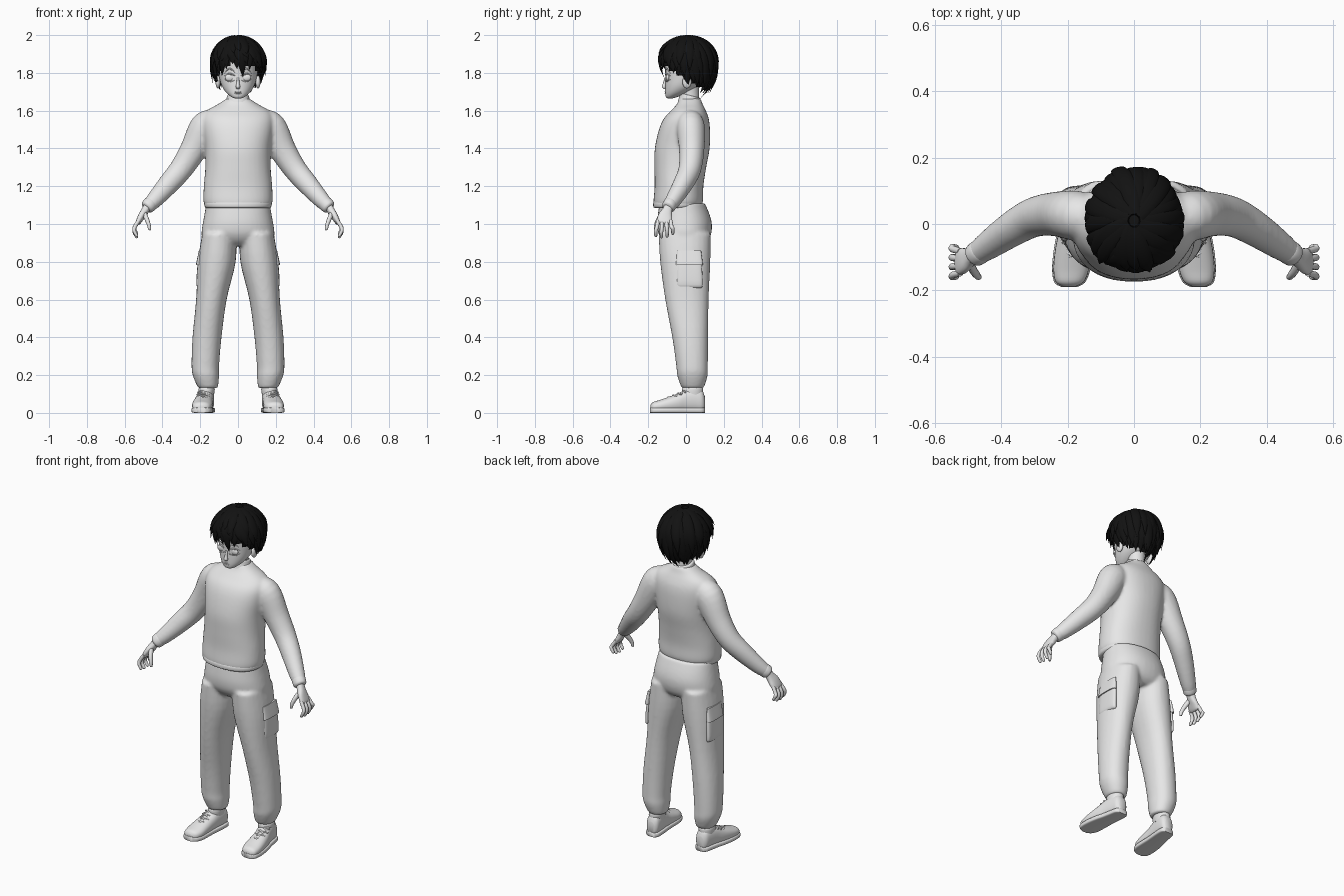
import bpy, bmesh, math, random
from mathutils import Vector, Matrix

random.seed(4)
default = bpy.data.objects.get("Cube")
if default:
    bpy.data.objects.remove(default)


def material(name, value):
    mat = bpy.data.materials.new(name)
    mat.use_nodes = True
    color = (value, value, value, 1)
    mat.diffuse_color = color
    mat.node_tree.nodes["Principled BSDF"].inputs["Base Color"].default_value = color
    return mat


PALE = material("pale grey", 0.8)
BLACK = material("hair black", 0.006)


def interpolate(rows, steps):
    """Smooth curve through rows of x, y, z, half width, half depth."""
    out = []
    for i in range(len(rows) - 1):
        p = [rows[max(i - 1, 0)], rows[i], rows[i + 1], rows[min(i + 2, len(rows) - 1)]]
        for k in range(steps):
            t = k / steps
            out.append([b + t * (c - a) / 2 + t * t * (a - 2.5 * b + 2 * c - d / 2)
                        + t ** 3 * (1.5 * (b - c) + (d - a) / 2) for a, b, c, d in zip(*p)])
    return out + [list(rows[-1])]


def tube(bm, rows, up=(0, 1, 0), axis=None, sides=24, power=2, steps=4, mirror=False):
    """Closed loft of superellipse rings, turned along the path unless axis is fixed."""
    rings = interpolate(rows, steps)
    points = [Vector(r[:3]) for r in rings]
    for flip in ((1, -1) if mirror else (1,)):
        loops = []
        for i, (center, ring) in enumerate(zip(points, rings)):
            along = Vector(axis) if axis else points[min(i + 1, len(points) - 1)] - points[max(i - 1, 0)]
            side = along.cross(Vector(up)).normalized()
            normal = side.cross(along).normalized()
            loop = []
            for k in range(sides):
                angle = math.tau * k / sides
                u, v = (math.copysign(abs(f) ** (2 / power), f) for f in (math.cos(angle), math.sin(angle)))
                co = center + side * u * max(ring[3], .001) + normal * v * max(ring[4], .001)
                loop.append(bm.verts.new((co.x * flip, co.y, co.z)))
            loops.append(loop)
        for a, b in zip(loops, loops[1:]):
            for k in range(sides):
                n = (k + 1) % sides
                bm.faces.new((a[k], a[n], b[n], b[k]))
        bm.faces.new(loops[0])
        bm.faces.new(loops[-1])


def ball(bm, center, radii, mirror=False):
    for flip in ((1, -1) if mirror else (1,)):
        place = Matrix.Translation((center[0] * flip, center[1], center[2]))
        bmesh.ops.create_uvsphere(bm, u_segments=24, v_segments=14, radius=1,
                                  matrix=place @ Matrix.Diagonal((*radii, 1)))


def finish(name, bm, mat=PALE, blend=False):
    bmesh.ops.recalc_face_normals(bm, faces=bm.faces)
    mesh = bpy.data.meshes.new(name)
    bm.to_mesh(mesh)
    bm.free()
    mesh.materials.append(mat)
    for poly in mesh.polygons:
        poly.use_smooth = True
    mesh.set_sharp_from_angle(angle=math.radians(60))
    obj = bpy.data.objects.new(name, mesh)
    bpy.context.scene.collection.objects.link(obj)
    if blend:
        remesh = obj.modifiers.new("Blend", "REMESH")
        remesh.mode = "VOXEL"
        remesh.voxel_size = .009
        remesh.use_smooth_shade = True
        smooth = obj.modifiers.new("Soften", "SMOOTH")
        smooth.factor = .5
        smooth.iterations = 6
    return obj


UPRIGHT = (0, 0, 1)

# Sweater: torso and sleeves blended together
bm = bmesh.new()
tube(bm, [(0, -.045, 1.09, .17, .123), (0, -.041, 1.12, .183, .131), (0, -.037, 1.2, .181, .129),
          (0, -.03, 1.3, .173, .137), (0, -.02, 1.4, .174, .145), (0, -.008, 1.5, .187, .135),
          (0, .002, 1.56, .187, .118), (0, .013, 1.6, .165, .092), (0, .02, 1.635, .105, .068),
          (0, .022, 1.665, .06, .056)], axis=UPRIGHT, sides=40, power=2.25)
tube(bm, [(.12, .015, 1.55, .06, .06), (.172, .025, 1.513, .083, .075), (.238, .03, 1.39, .071, .067),
          (.302, .02, 1.29, .062, .06), (.367, -.015, 1.213, .056, .053), (.44, -.065, 1.13, .045, .043),
          (.478, -.092, 1.093, .036, .034)], mirror=True)
finish("sweater", bm, blend=True)

# Ribbed edges of the sweater
bm = bmesh.new()
tube(bm, [(0, -.046, 1.085, .168, .12), (0, -.045, 1.092, .176, .128), (0, -.043, 1.11, .179, .13),
          (0, -.041, 1.125, .172, .124)], axis=UPRIGHT, sides=40, power=2.25)
tube(bm, [(.456, -.077, 1.115, .034, .034), (.465, -.083, 1.106, .039, .037),
          (.48, -.094, 1.09, .037, .035), (.486, -.098, 1.084, .028, .026)], mirror=True)
finish("sweater_hem_and_cuffs", bm)
bm = bmesh.new()
tube(bm, [(0, .02, 1.63, .075, .066), (0, .021, 1.655, .063, .06), (0, .022, 1.678, .057, .056),
          (0, .022, 1.681, .048, .048)], axis=(0, .25, 1), sides=32)
finish("collar", bm)

# Trousers: hips and legs blended together
bm = bmesh.new()
tube(bm, [(0, -.02, 1.11, .168, .12), (0, -.012, 1.05, .178, .137), (0, -.008, 1, .187, .145),
          (0, -.006, .95, .193, .14), (0, -.002, .91, .18, .12), (0, 0, .885, .13, .09)],
     axis=UPRIGHT, sides=40, power=2.2)
tube(bm, [(.158, .035, .13, .05, .056), (.162, .035, .15, .058, .066), (.17, .034, .2, .07, .081),
          (.173, .032, .25, .073, .084), (.164, .022, .4, .077, .095), (.141, .005, .6, .081, .115),
          (.112, -.004, .8, .1, .133), (.1, -.007, .95, .09, .138)],
     axis=UPRIGHT, power=2.15, mirror=True)
finish("trousers", bm, blend=True)

# Side pockets with a flared flap
bm = bmesh.new()
tube(bm, [(.198, .02, .66, .01, .06), (.205, .02, .68, .015, .068), (.2, .018, .78, .015, .066),
          (.196, .015, .84, .01, .06)], axis=UPRIGHT, power=3, mirror=True)
tube(bm, [(.207, .018, .785, .015, .07), (.205, .018, .79, .017, .071),
          (.198, .016, .86, .009, .064)], axis=UPRIGHT, power=3, mirror=True)
finish("pockets", bm)

# Shoes: upper, sole, collar and crossed laces
shoe = [(.195, -.188, .027, .02, .014), (.194, -.175, .031, .042, .026), (.19, -.14, .036, .053, .032),
        (.187, -.09, .044, .053, .041), (.182, -.04, .053, .049, .05), (.175, 0, .063, .045, .061),
        (.168, .05, .067, .042, .065), (.165, .085, .061, .037, .058), (.164, .1, .05, .022, .036)]
bm = bmesh.new()
tube(bm, shoe, up=UPRIGHT, axis=(0, 1, 0), power=2.3, mirror=True)
tube(bm, [(.168, .035, .09, .04, .055), (.166, .035, .125, .043, .056), (.165, .036, .137, .038, .05)],
     axis=UPRIGHT, mirror=True)
finish("shoes", bm)
bm = bmesh.new()
tube(bm, [(x, y * 1.01, .014, a + .004, .014) for x, y, z, a, b in shoe],
     up=UPRIGHT, axis=(0, 1, 0), power=5, mirror=True)
finish("soles", bm)
bm = bmesh.new()
for i in range(4):
    y = -.105 + .026 * i
    z = .083 + .4 * (y + .09)
    for s in (-1, 1):
        tube(bm, [(.186 + s * .032, y, z - .012, .005, .004), (.186, y + .012, z + .006, .005, .004),
                  (.184 - s * .03, y + .024, z, .005, .004)], up=UPRIGHT, sides=8, mirror=True)
finish("laces", bm)
bm = bmesh.new()
tube(bm, [(.165, .037, z, .038, .046) for z in (.1, .19)], axis=UPRIGHT, mirror=True)
finish("ankles", bm)

# Hands with curled fingers
bm = bmesh.new()
OUT = (1, 0, 0)
tube(bm, [(.476, -.09, 1.1, .022, .02), (.492, -.1, 1.07, .027, .02), (.511, -.11, 1.04, .038, .018),
          (.528, -.115, 1.01, .039, .014), (.533, -.116, 1, .03, .008)], up=OUT, power=2.4, mirror=True)
for i in range(4):
    y, drop = -.148 + .022 * i, (.006, 0, .003, .018)[i]
    spread = (i - 1.5) * .004
    tube(bm, [(.524, y, 1.02, .01, .01), (.546, y + spread, .985, .0105, .0105),
              (.549, y + spread * 2, .957 + drop, .0095, .0095),
              (.536, y + spread * 2, .932 + drop, .008, .008),
              (.532, y + spread * 2, .926 + drop, .003, .003)], sides=12, mirror=True)
tube(bm, [(.498, -.115, 1.06, .015, .013), (.483, -.143, 1.025, .014, .012), (.472, -.157, .995, .011, .01),
          (.468, -.16, .972, .008, .008), (.468, -.16, .967, .003, .003)], up=OUT, sides=12, mirror=True)
finish("hands", bm)

# Head, neck, ears, nose and mouth
bm = bmesh.new()
tube(bm, [(0, -.085, 1.664, .012, .01), (0, -.077, 1.672, .034, .029), (0, -.05, 1.695, .062, .06),
          (0, -.022, 1.73, .085, .088), (0, 0, 1.775, .099, .109), (0, .01, 1.82, .106, .12),
          (0, .012, 1.88, .106, .124), (0, .012, 1.94, .08, .095), (0, .012, 1.972, .03, .04)],
     axis=UPRIGHT, sides=40, power=2.1)
tube(bm, [(0, .025, 1.6, .052, .052), (0, .02, 1.68, .046, .048), (0, .015, 1.76, .05, .055)], axis=UPRIGHT)
ball(bm, (.106, .005, 1.752), (.013, .024, .034), mirror=True)
tube(bm, [(0, -.108, 1.775, .006, .006), (0, -.114, 1.745, .008, .008), (0, -.117, 1.726, .012, .011),
          (0, -.113, 1.715, .008, .005)], axis=UPRIGHT, sides=16)
for z in (1.692, 1.699):
    ball(bm, (0, -.106, z), (.018, .007, .004))
finish("head", bm)

# Eyes with lids and brows
bm = bmesh.new()
ball(bm, (.044, -.097, 1.775), (.025, .01, .019), mirror=True)
finish("eyes", bm)
bm = bmesh.new()
for lift, r in ((.019, .004), (-.02, .0025), (.045, .004)):
    tube(bm, [(.016, -.109, 1.775 + lift * .55, .001, .001), (.032, -.108, 1.775 + lift * .95, r, r),
              (.052, -.1, 1.775 + lift, r, r), (.072, -.083, 1.775 + lift * .5, .001, .001)],
         up=UPRIGHT, sides=8, mirror=True)
finish("eyelids_and_brows", bm)


# Hair: a cut cap covered by layers of tapering locks
def hair_end(az):
    t = (1 - math.cos(az)) / 2
    return 1.84 - .19 * t if t < .5 else 1.745 - .09 * (t - .5)


def hair_point(az, theta, k=1):
    rise = math.cos(theta)
    ring = math.sin(theta) * k
    return Vector((math.sin(az) * ring * .137, .01 - math.cos(az) * ring * .153,
                   1.86 + rise * k * (.131 if rise > 0 else .2)))


def polar(z):
    return math.acos(max(-1, min(1, (z - 1.86) / (.131 if z > 1.86 else .2))))


def lock(bm, az, start, end_z, size=1, k=1, swirl=.2, flick=.08):
    end = polar(end_z)
    rows = []
    for i in range(7):
        s = i / 6
        p = hair_point(az + swirl * (s - .6), start + (end - start) * s, k + flick * s ** 3)
        taper = size * (1 - s) ** .55 * (.55 + .75 * s)
        rows.append((*p, .036 * taper, .013 * taper))
    up = hair_point(az, (start + end) / 2) - Vector((0, .01, 1.86))
    tube(bm, rows, up=up, sides=10, steps=3)


bm = bmesh.new()
bmesh.ops.create_uvsphere(bm, u_segments=40, v_segments=24, radius=1)
for v in bm.verts:
    v.co = hair_point(math.atan2(v.co.x, -v.co.y), math.acos(max(-1, min(1, v.co.z))), .95)
cut = [f for f in bm.faces
       if (c := f.calc_center_median()).z < hair_end(math.atan2(c.x, .01 - c.y)) + .012]
bmesh.ops.delete(bm, geom=cut, context="FACES")
finish("hair_cap", bm, BLACK)

bm = bmesh.new()
for count, start, lift, k in ((26, .75, 0, .96), (22, .4, .03, .99), (16, .12, .075, 1.01)):
    for i in range(count):
        az = math.tau * (i + random.uniform(-.3, .3)) / count
        lock(bm, az, start, hair_end(az) + lift + random.uniform(-.022, .015),
             random.uniform(.9, 1.25), k, random.uniform(-.1, .45), random.uniform(.02, .14))
lock(bm, .12, .4, 1.775, 1, 1, .25, -.05)
lock(bm, -.55, .4, 1.785, 1.1, 1, -.5, -.02)
finish("hair_locks", bm, BLACK)
